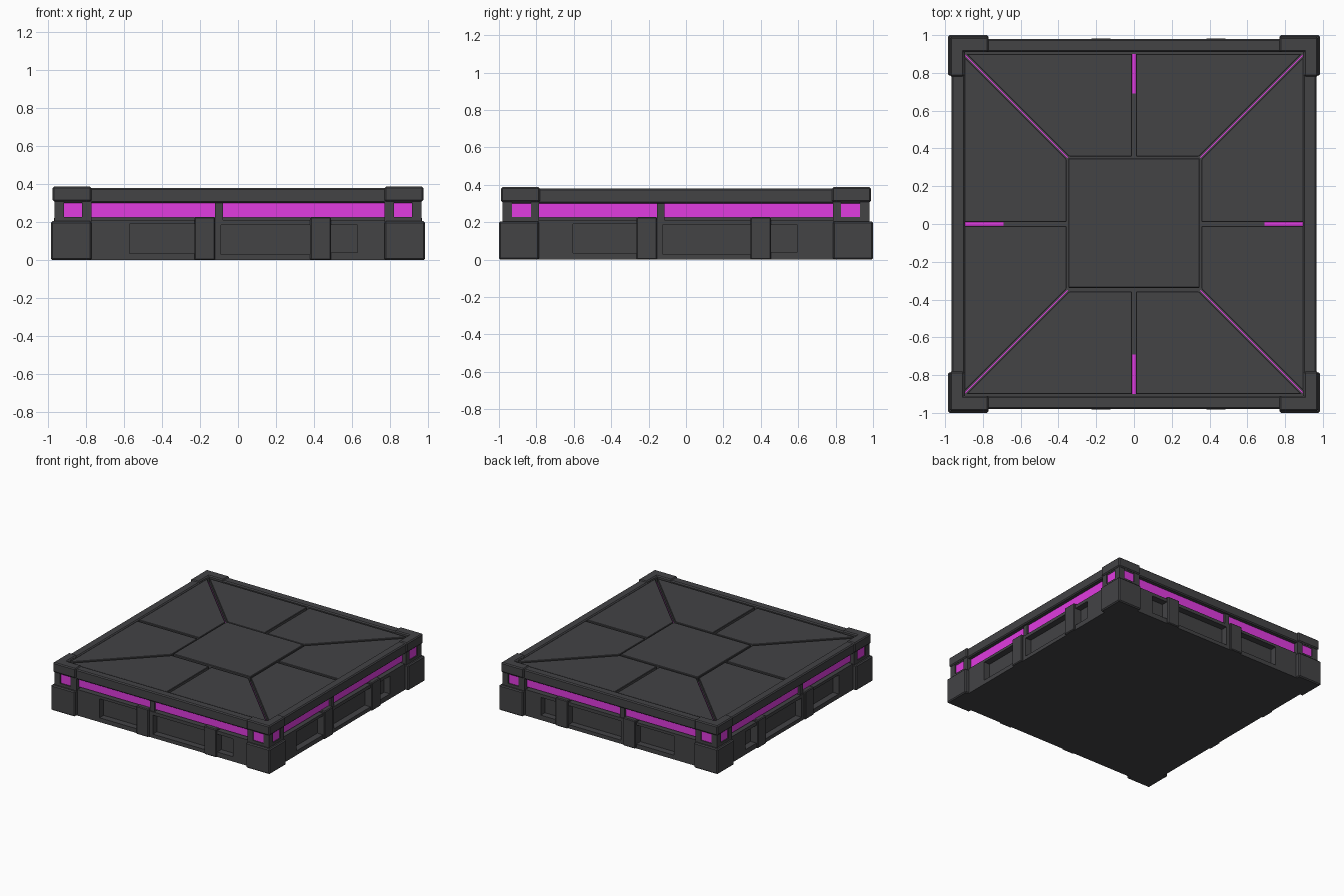
import bpy, bmesh

if "Cube" in bpy.data.objects:
    bpy.data.objects.remove(bpy.data.objects["Cube"])


def material(name, rgb):
    m = bpy.data.materials.new(name)
    m.diffuse_color = (*rgb, 1)
    m.use_nodes = True
    m.node_tree.nodes["Principled BSDF"].inputs["Base Color"].default_value = m.diffuse_color
    return m


DARK = material("dark_grey", (0.056, 0.056, 0.060))
GLOW = material("magenta", (0.75, 0.045, 0.75))


def prism(bm, pts, z0, z1):
    """Upright prism over a flat outline."""
    low = [bm.verts.new((x, y, z0)) for x, y in pts]
    top = [bm.verts.new((x, y, z1)) for x, y in pts]
    bm.faces.new(low)
    bm.faces.new(top)
    n = len(pts)
    for i in range(n):
        j = (i + 1) % n
        bm.faces.new((low[i], low[j], top[j], top[i]))


def rect(x0, x1, y0, y1):
    return [(x0, y0), (x1, y0), (x1, y1), (x0, y1)]


def build(name, prisms, mat, bevel=0.0):
    bm = bmesh.new()
    for pts, z0, z1 in prisms:
        prism(bm, pts, z0, z1)
    bmesh.ops.recalc_face_normals(bm, faces=bm.faces)
    me = bpy.data.meshes.new(name)
    bm.to_mesh(me)
    bm.free()
    me.materials.append(mat)
    ob = bpy.data.objects.new(name, me)
    bpy.context.collection.objects.link(ob)
    if bevel:
        b = ob.modifiers.new("bevel", 'BEVEL')
        b.width = bevel
        b.segments = 1
    return ob


def on_sides(boxes):
    """Repeat boxes (u0, u1, depth0, depth1, z0, z1) on all four sides."""
    out = []
    for s in (-1, 1):
        for u0, u1, d0, d1, z0, z1 in boxes:
            out.append((rect(u0, u1, s * d0, s * d1), z0, z1))
            v0, v1 = [u if abs(u) > 0.7 else u - 0.035 for u in (u0, u1)]
            out.append((rect(s * (d0 - 0.015), s * (d1 - 0.015), v0, v1), z0, z1))
    return out


def on_corners(boxes):
    """Repeat boxes (x0, x1, y0, y1, z0, z1) on all four corners."""
    return [(rect(sx * x0, sx * x1, sy * y0, sy * y1), z0, z1)
            for sx in (-1, 1) for sy in (-1, 1)
            for x0, x1, y0, y1, z0, z1 in boxes]


# Solid base core and the deck plate beneath the top panels
build("base_core", [(rect(-0.90, 0.90, -0.915, 0.915), 0, 0.225)], DARK)
build("deck_plate", [(rect(-0.92, 0.92, -0.93, 0.93), 0.29, 0.335)], DARK)

# Side walls framing three recessed pockets
IN, WALL = 0.90, 0.967
windows = [(-0.57, -0.23, 0.035, 0.19), (-0.09, 0.38, 0.03, 0.185), (0.49, 0.63, 0.04, 0.185)]
walls, edge = [], -0.80
for a, b, z0, z1 in windows:
    walls += [(edge, a, IN, WALL, 0, 0.212),
              (a, b, IN, WALL, 0, z0), (a, b, IN, WALL, z1, 0.212)]
    edge = b
walls.append((edge, 0.80, IN, WALL, 0, 0.212))
build("side_walls", on_sides(walls), DARK)

# Upright ribs between the pockets
ribs = [(-0.23, -0.12, IN, 0.982, 0, 0.228), (0.38, 0.49, IN, 0.982, 0, 0.228)]
build("side_ribs", on_sides(ribs), DARK, 0.006)

# Glowing band with a small divider on each side
build("light_band", [(rect(-0.93, 0.93, -0.945, 0.945), 0.225, 0.30)], GLOW)
build("band_dividers", on_sides([(-0.12, -0.08, 0.90, 0.96, 0.2, 0.31)]), DARK)

# Top rim
build("top_rim", on_sides([(-0.94, 0.94, 0.91, 0.98, 0.30, 0.38)]), DARK, 0.008)

# Corner feet, lamp housings and lamps
build("corner_feet", on_corners([(0.77, 0.985, 0.785, 1.0, 0, 0.205)]), DARK, 0.008)
build("corner_housings", on_corners([
    (0.77, 0.965, 0.785, 0.98, 0.20, 0.228),
    (0.77, 0.82, 0.785, 0.98, 0.20, 0.31),
    (0.77, 0.965, 0.785, 0.83, 0.20, 0.31),
    (0.915, 0.965, 0.93, 0.98, 0.20, 0.31)]), DARK)
build("corner_caps", on_corners([
    (0.77, 0.975, 0.91, 0.99, 0.308, 0.387),
    (0.90, 0.975, 0.78, 0.99, 0.308, 0.387)]), DARK, 0.008)
build("corner_lamps", on_corners([(0.80, 0.957, 0.81, 0.972, 0.225, 0.309)]), GLOW)

# Centre plate and eight trapezoid panels around it
build("centre_panel", [(rect(-0.348, 0.348, -0.338, 0.348), 0.32, 0.374)], DARK, 0.004)
half = [(0.011, 0.358), (0.344, 0.358), (0.887, 0.901), (0.011, 0.901)]
panels = []
for sx in (-1, 1):
    for sy in (-1, 1):
        panels.append(([(sx * x, sy * y) for x, y in half], 0.32, 0.37))
        panels.append(([(sx * y, sy * x) for x, y in half], 0.32, 0.37))
build("top_panels", panels, DARK, 0.003)

# Glowing lines at the bottom of the panel gaps
lines = []
for s in (-1, 1):
    lines.append((rect(-0.011, 0.011, s * 0.69, s * 0.90), 0.33, 0.342))
    lines.append((rect(s * 0.69, s * 0.90, -0.011, 0.011), 0.33, 0.342))
    for t in (-1, 1):
        lines.append(([(s * 0.350, t * 0.354), (s * 0.354, t * 0.350),
                       (s * 0.897, t * 0.893), (s * 0.893, t * 0.897)], 0.33, 0.342))
build("gap_lights", lines, GLOW)
